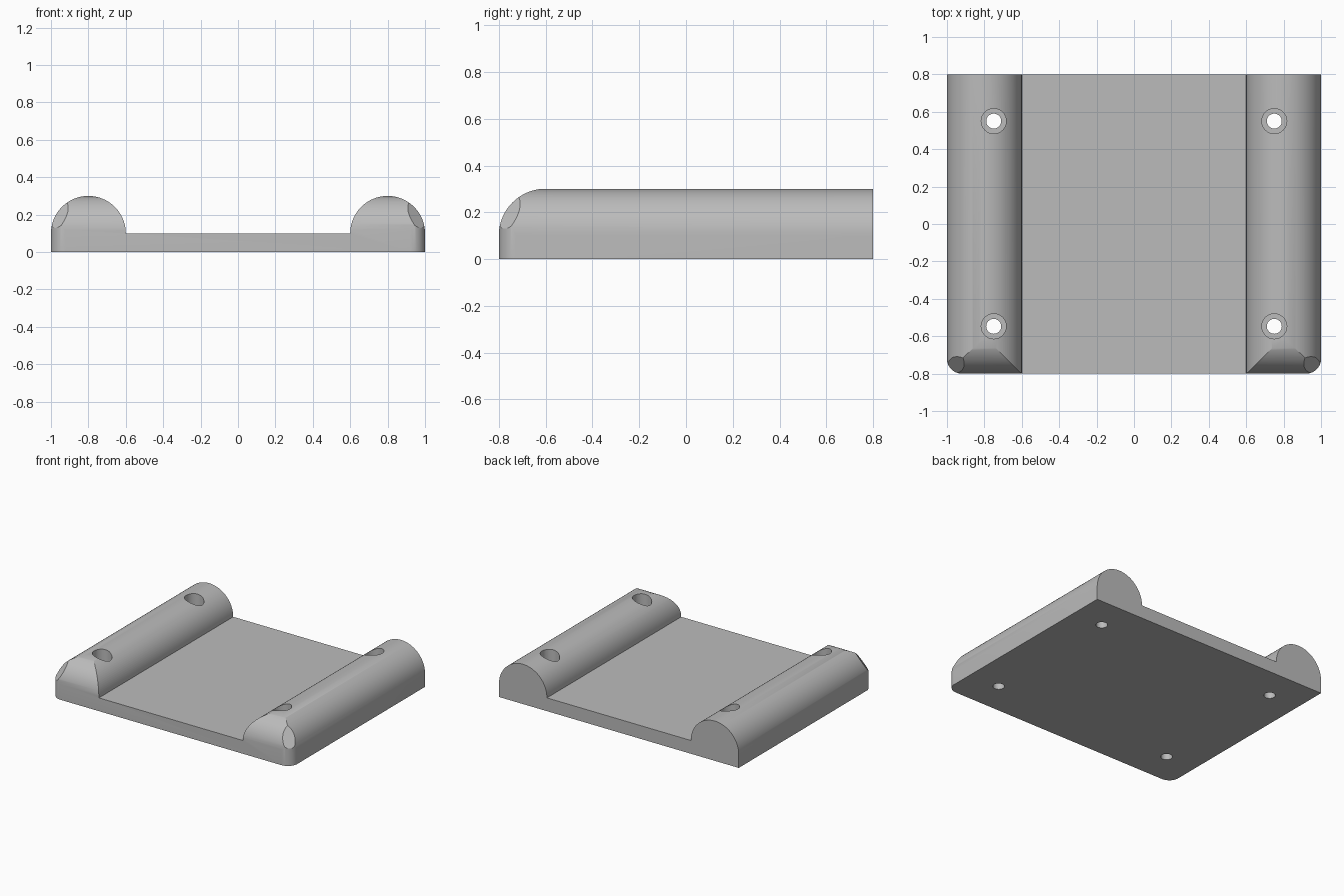
import bpy, bmesh
from math import sin, cos, pi, radians
from mathutils import Vector

if "Cube" in bpy.data.objects:
    bpy.data.objects.remove(bpy.data.objects["Cube"], do_unlink=True)

grey = bpy.data.materials.new("plain grey")
grey.use_nodes = True
colour = (0.5, 0.5, 0.5, 1)
grey.diffuse_color = colour
grey.node_tree.nodes["Principled BSDF"].inputs["Base Color"].default_value = colour

RAIL_X, RAIL_R, PLATE_T, HALF_Y = 0.8, 0.2, 0.1, 0.8


def arc(cx, cy, r, start, end, n):
    """Points along a circular arc, angles in degrees."""
    angles = [radians(start + (end - start) * i / n) for i in range(n + 1)]
    return [(cx + r * cos(a), cy + r * sin(a)) for a in angles]


def prism(name, outline, place, push):
    """Extrude a closed outline; place maps its 2D points into space."""
    bm = bmesh.new()
    face = bm.faces.new([bm.verts.new(place(*p)) for p in outline])
    new = bmesh.ops.extrude_face_region(bm, geom=[face])["geom"]
    bmesh.ops.translate(bm, vec=push, verts=[v for v in new if isinstance(v, bmesh.types.BMVert)])
    bmesh.ops.recalc_face_normals(bm, faces=bm.faces)
    mesh = bpy.data.meshes.new(name)
    bm.to_mesh(mesh)
    bm.free()
    mesh.materials.append(grey)
    ob = bpy.data.objects.new(name, mesh)
    bpy.context.collection.objects.link(ob)
    return ob


def cut(ob, cutter, operation):
    """Apply a boolean and drop the cutter."""
    mod = ob.modifiers.new("cut", 'BOOLEAN')
    mod.operation, mod.solver, mod.object = operation, 'EXACT', cutter
    bpy.context.view_layer.objects.active = ob
    bpy.ops.object.modifier_apply(modifier=mod.name)
    bpy.data.objects.remove(cutter, do_unlink=True)


# Plate with a half-round rail along each side
hump = arc(RAIL_X, PLATE_T, RAIL_R, 0, 180, 48)
section = [(1, 0)] + hump + [(-x, z) for x, z in reversed(hump)] + [(-1, 0)]
body = prism("rail_plate", section, lambda x, z: (x, -0.9, z), (0, HALF_Y + 0.9, 0))

# Rounded front ends of the rails
side = arc(-0.6, PLATE_T, RAIL_R + 0.001, 180, 90, 24) + [(0.9, 0.31), (0.9, -0.1), (-0.801, -0.1)]
cut(body, prism("end_rounding", side, lambda y, z: (-1.1, y, z), (2.2, 0, 0)), 'INTERSECT')

# Footprint with rounded front corners
corner = arc(0.9205, -0.72, 0.08, -90, 0, 16)
plan = corner + [(1.0005, 0.9), (-1.0005, 0.9)] + [(-x, y) for x, y in reversed(corner)]
cut(body, prism("footprint", plan, lambda x, y: (x, y, -0.1), (0, 0, 0.6)), 'INTERSECT')

# Flat facet across each outer front corner
bm = bmesh.new()
bm.from_mesh(body.data)
for s in (-1, 1):
    bmesh.ops.bisect_plane(bm, geom=bm.verts[:] + bm.edges[:] + bm.faces[:],
                           plane_co=Vector((s * 0.915, -0.715, 0.264)),
                           plane_no=Vector((s, -1, 0.92)), clear_outer=True)
    bmesh.ops.holes_fill(bm, edges=[e for e in bm.edges if e.is_boundary], sides=0)
bmesh.ops.recalc_face_normals(bm, faces=bm.faces)
bm.to_mesh(body.data)
bm.free()

# Counterbored screw holes
for x in (-0.75, 0.75):
    for y in (-0.547, 0.55):
        for r, floor in ((0.067, 0.1005), (0.04, -0.1)):
            ring = arc(x, y, r, 0, 360, 32)[:-1]
            cut(body, prism("hole", ring, lambda a, b: (a, b, floor), (0, 0, 0.6)), 'DIFFERENCE')

bpy.ops.object.select_all(action='DESELECT')
body.select_set(True)
bpy.context.view_layer.objects.active = body
bpy.ops.object.shade_smooth_by_angle(angle=radians(25))
